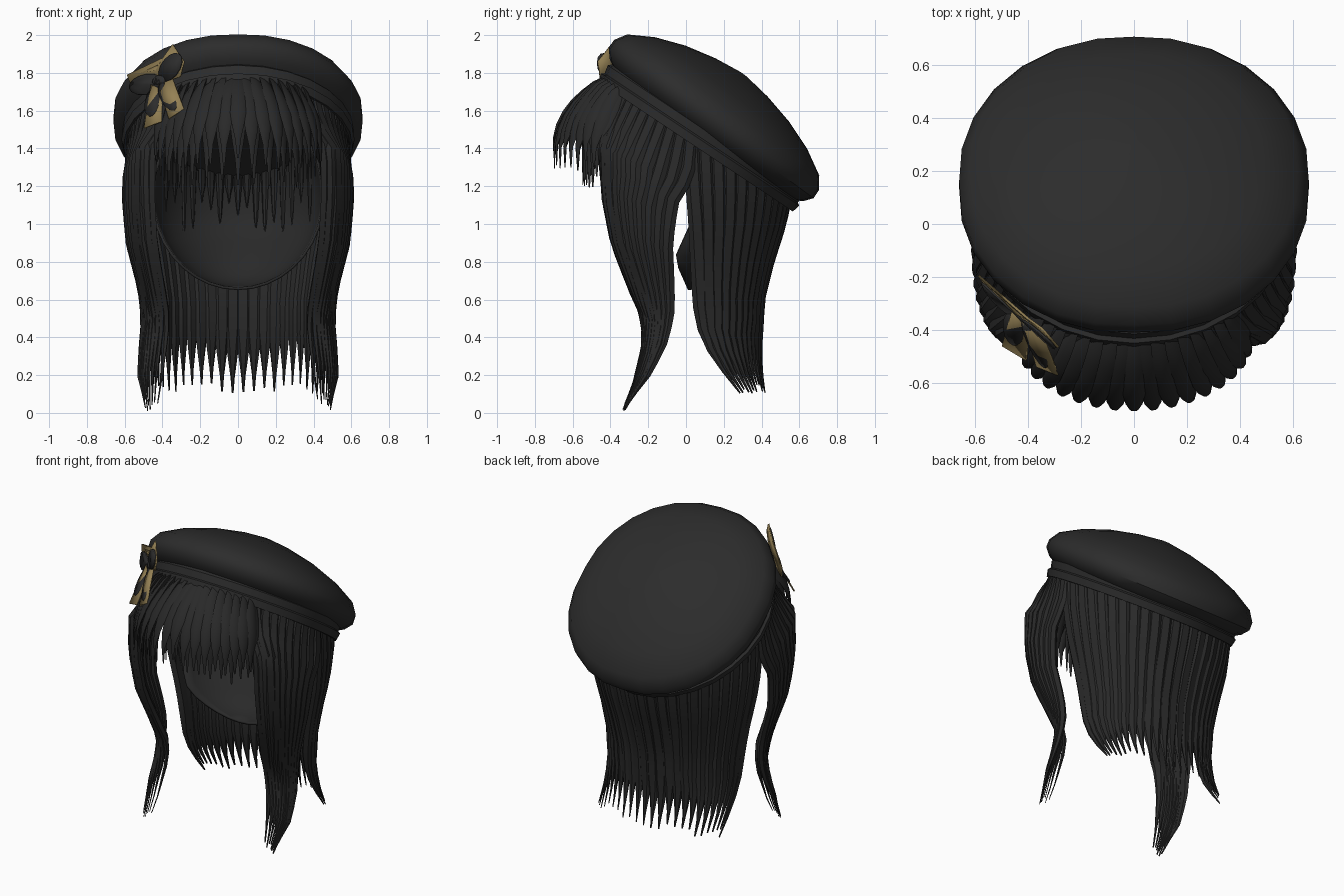
import bpy, bmesh, math, random
from mathutils import Vector

if "Cube" in bpy.data.objects:
    bpy.data.objects.remove(bpy.data.objects["Cube"])

random.seed(4)


def material(name, rgb):
    m = bpy.data.materials.new(name)
    m.diffuse_color = (*rgb, 1)
    m.use_nodes = True
    m.node_tree.nodes["Principled BSDF"].inputs["Base Color"].default_value = m.diffuse_color
    return m


HAT = material("charcoal_felt", (0.025, 0.025, 0.025))
HAIR = material("black_hair", (0.022, 0.022, 0.022))
TAN = material("tan_ribbon", (0.30, 0.22, 0.09))


def finish(name, bm, mat, angle=40):
    bmesh.ops.recalc_face_normals(bm, faces=bm.faces[:])
    me = bpy.data.meshes.new(name)
    bm.to_mesh(me)
    bm.free()
    me.materials.append(mat)
    ob = bpy.data.objects.new(name, me)
    bpy.context.collection.objects.link(ob)
    bpy.ops.object.select_all(action='DESELECT')
    ob.select_set(True)
    bpy.context.view_layer.objects.active = ob
    bpy.ops.object.shade_smooth_by_angle(angle=math.radians(angle))
    return ob


def keyed(keys, z):
    """Interpolate (z, a, b, ...) keys listed from high z to low z."""
    if z >= keys[0][0]:
        return keys[0][1:]
    for k, n in zip(keys, keys[1:]):
        if z >= n[0]:
            f = (k[0] - z) / (k[0] - n[0])
            return tuple(p + (q - p) * f for p, q in zip(k[1:], n[1:]))
    return keys[-1][1:]


def strand(bm, pts, width, thick, taper=0.68, centre=(0, 0.05)):
    """Flat six-sided lock of hair that narrows to a point."""
    pts = [Vector(p) for p in pts]
    rings = []
    last = len(pts) - 1
    for i, p in enumerate(pts):
        tangent = (pts[min(i + 1, last)] - pts[max(i - 1, 0)]).normalized()
        out = Vector((p.x - centre[0], p.y - centre[1], 0)).normalized()
        side = tangent.cross(out).normalized()
        out = side.cross(tangent).normalized()
        f = i / last
        s = 1 if f < taper else max(0.1, 1 - (f - taper) / (1 - taper))
        rings.append([bm.verts.new(p + side * (a * width / 2 * s) + out * (b * thick * s))
                      for a, b in ((1, 0), (.5, 1), (-.5, 1), (-1, 0), (-.5, -1), (.5, -1))])
    for r, q in zip(rings, rings[1:]):
        for j in range(6):
            bm.faces.new((r[j], r[(j + 1) % 6], q[(j + 1) % 6], q[j]))
    bm.faces.new(rings[0])
    bm.faces.new(rings[-1])


# Tilted hat frame: centre of the band opening, backward axis and normal
C = Vector((0, 0.05, 1.41))
U = Vector((0, 0.832, -0.555))
N = Vector((0, 0.555, 0.832))


def hat_point(angle, r, n, droop=0):
    r *= 1 + droop * 0.025 * abs(math.sin(2 * angle))
    back = -math.cos(angle) * r
    n -= droop * (0.015 + 0.045 * back)
    return C + Vector((math.sin(angle) * r * 0.98, 0, 0)) + U * back + N * n


def revolve(name, profile, sides, mat, droop, cap):
    bm = bmesh.new()
    rings = [[bm.verts.new(hat_point(2 * math.pi * k / sides, r, n, droop)) for k in range(sides)]
             for r, n in profile]
    for a, b in zip(rings, rings[1:]):
        for k in range(sides):
            bm.faces.new((a[k], a[(k + 1) % sides], b[(k + 1) % sides], b[k]))
    bm.faces.new(rings[cap])
    return finish(name, bm, mat)


# Beret: band with lining, and soft domed crown that droops to the back
revolve("beret_band", [(.57, .06), (.58, 0), (.62, 0), (.63, .045), (.615, .055),
                       (.625, .10), (.60, .125)], 28, HAT, 0, 0)
revolve("beret_crown", [(.60, .10), (.635, .12), (.672, .165), (.672, .215),
                        (.63, .28), (.5, .355), (.34, .415), (.17, .455), (.02, .475)],
        28, HAT, 1, -1)

# Inner scalp shell, open to the front
bm = bmesh.new()
grid = []
for i in range(19):
    lat = math.pi * i / 18
    row = []
    for j in range(17):
        lon = math.pi * j / 16
        z = 1.15 + 0.5 * math.cos(lat)
        push = 0.015 - 0.075 * max(0, 1 - abs(z - 0.81) / 0.17)
        row.append(bm.verts.new((0.46 * math.sin(lat) * math.cos(lon),
                                 push + 0.42 * math.sin(lat) * math.sin(lon), z)))
    grid.append(row)
for a, b in zip(grid, grid[1:]):
    for j in range(16):
        bm.faces.new((a[j], a[j + 1], b[j + 1], b[j]))
bmesh.ops.remove_doubles(bm, verts=bm.verts[:], dist=0.0005)
shell = finish("scalp_shell", bm, HAIR)
shell.modifiers.new("thickness", 'SOLIDIFY').thickness = 0.015


def band_z(y):
    return 1.41 - 0.667 * (y - 0.05) + 0.05


# Back hair: half width, front edge y, back edge y by height
BACK = [(1.5, .56, .03, .55), (1.2, .565, .045, .55), (1.0, .54, .06, .51), (.8, .495, .07, .445),
        (.6, .46, .08, .395), (.4, .455, .10, .385), (.25, .455, .18, .395), (.1, .45, .29, .42)]
bm = bmesh.new()
COUNT = 26
for k in range(COUNT):
    th = math.pi * k / (COUNT - 1)
    top = band_z(0.03 + 0.52 * math.sin(th))
    tip = random.uniform(.10, .16)
    path = []
    for i in range(13):
        z = top + (tip - top) * i / 12
        rx, y0, y1 = keyed(BACK, z)
        path.append((rx * math.cos(th), y0 + (y1 - y0) * math.sin(th), z))
    strand(bm, path, .095, .022, .66)
finish("back_hair", bm, HAIR)

# Long side locks framing the face: inner front edge and outer rear edge (z, x, y)
EDGE_F = [(1.75, .28, -.40), (1.6, .39, -.43), (1.4, .47, -.43), (1.15, .47, -.42), (.9, .455, -.37),
          (.7, .42, -.29), (.5, .38, -.21), (.35, .39, -.22), (.15, .41, -.28), (.02, .43, -.335)]
EDGE_B = [(1.45, .57, .0), (1.25, .59, .0), (1.12, .59, -.08), (.9, .57, -.11), (.65, .505, -.10),
          (.5, .49, -.10), (.35, .51, -.13), (.2, .525, -.20), (.03, .49, -.32)]
for sign, name in ((-1, "left_side_lock"), (1, "right_side_lock")):
    bm = bmesh.new()
    for k in range(10):
        f = k / 9
        s = f * math.pi / 2
        root = hat_point(math.radians(33 + 52 * f), .585, .035)
        tip = random.uniform(.005, .08)
        path = []
        for i in range(18):
            z = root.z + (tip - root.z) * i / 17
            fx, fy = keyed(EDGE_F, z)
            bx, by = keyed(EDGE_B, z)
            x = fx + (bx - fx) * math.sin(s) ** .8
            y = fy + (by - fy) * (1 - math.cos(s))
            w = min(1, i / 3)
            path.append((sign * (root.x + (x - root.x) * w), root.y + (y - root.y) * w, z))
        strand(bm, path, .085, .02, .64)
    finish(name, bm, HAIR)

# Fringe: two layers of curled strands fanning out from under the band
CURL = [(0, 0), (.22, .05), (.43, .155), (.63, .28), (.79, .42), (.92, .58), (1, .75), (1.0, 1)]
for name, count, reach, low in (("outer_fringe", 17, 1, 1.29), ("inner_fringe", 15, .45, 1.2)):
    bm = bmesh.new()
    for k in range(count):
        f = 2 * k / (count - 1) - 1
        root = hat_point(math.radians(36 * f), .59, .03)
        a = math.radians(76 * f)
        end = Vector((.45 * math.sin(a), -.42 - .28 * math.cos(a) * reach,
                      low + random.uniform(-.01, .06)))
        path = [(root.x + (end.x - root.x) * h, root.y + (end.y - root.y) * h,
                 root.z + (end.z - root.z) * v) for h, v in CURL]
        strand(bm, path, .085, .014, .62, (0, -.25))
    finish(name, bm, HAIR)

# Loose wisps lying against the inside of the scalp shell
bm = bmesh.new()
for k in range(17):
    x = -.38 + .76 * k / 16
    tip = random.uniform(.92, 1.12)
    path = []
    for z in (1.45, 1.38, 1.3, 1.2, tip + .05, tip):
        room = 1 - (x / .46) ** 2 - ((z - 1.15) / .5) ** 2
        path.append((x, .42 * math.sqrt(max(room, .01)) - .015, z))
    strand(bm, path, .05, .012, .5)
finish("inner_wisps", bm, HAIR)


# Bow: flat ribbon plates leaning on the hat, tails kicked forward
def plate(name, outline, mat, lift):
    bm = bmesh.new()
    verts = []
    for x, z in outline:
        y = -.18 - (x + .59) * .93 - .85 * max(0, 1.72 - z) + .15 * max(0, z - 1.8)
        verts.append(bm.verts.new((x - .69 * lift, y - .72 * lift, z)))
    bm.faces.new(verts)
    bmesh.ops.triangulate(bm, faces=bm.faces[:])
    ob = finish(name, bm, mat, 30)
    ob.modifiers.new("thickness", 'SOLIDIFY').thickness = 0.009


plate("ribbon_loops", [(-.58, 1.79), (-.55, 1.71), (-.44, 1.73), (-.30, 1.78), (-.28, 1.86),
                       (-.34, 1.95), (-.39, 1.88), (-.43, 1.81)], TAN, .012)
plate("left_ribbon_tail", [(-.45, 1.76), (-.49, 1.51), (-.40, 1.545), (-.39, 1.74)], TAN, .012)
plate("right_ribbon_tail", [(-.42, 1.76), (-.36, 1.56), (-.28, 1.61), (-.34, 1.77)], TAN, .012)


def ellipse(cx, cz, a, b, tilt):
    c, s = math.cos(tilt), math.sin(tilt)
    return [(cx + a * math.cos(t) * c - b * math.sin(t) * s,
             cz + a * math.cos(t) * s + b * math.sin(t) * c)
            for t in (2 * math.pi * i / 14 for i in range(14))]


for name, e in (("left_bow_loop", (-.475, 1.74, .09, .052, .25)),
                ("right_bow_loop", (-.345, 1.83, .085, .048, 1.0)),
                ("left_bow_tail", (-.44, 1.65, .08, .036, 1.35)),
                ("right_bow_tail", (-.36, 1.675, .08, .038, -1.1)),
                ("bow_knot", (-.405, 1.755, .035, .03, .5))):
    plate(name, ellipse(*e), HAT, .023)
